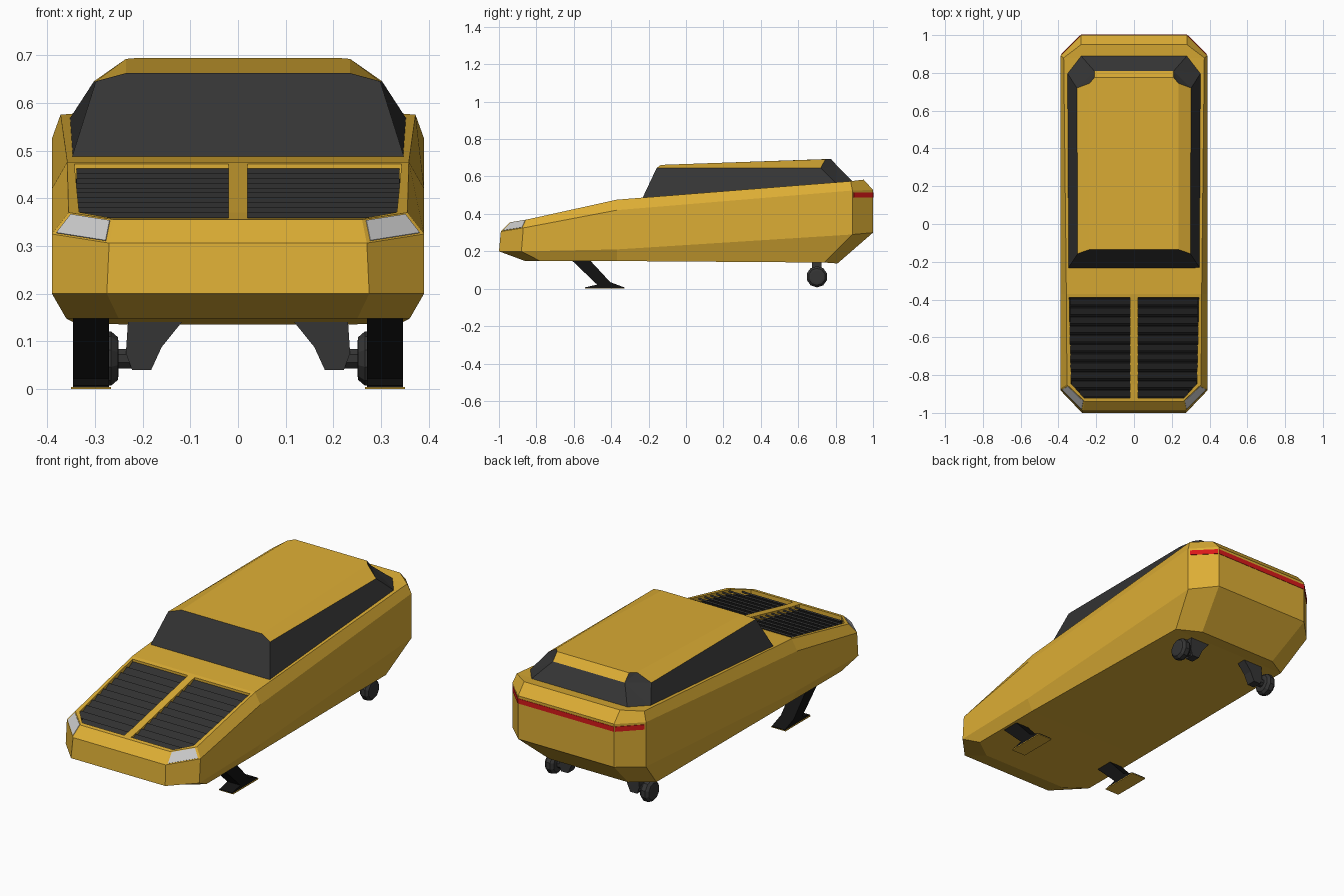
import bpy, bmesh, math
from mathutils import Matrix, Vector

if "Cube" in bpy.data.objects:
    bpy.data.objects.remove(bpy.data.objects["Cube"])


def material(name, rgb):
    m = bpy.data.materials.new(name)
    m.diffuse_color = (*rgb, 1)
    m.use_nodes = True
    m.node_tree.nodes["Principled BSDF"].inputs["Base Color"].default_value = m.diffuse_color
    return m


GOLD = material("gold_paint", (0.72, 0.42, 0.035))
GLASS = material("dark_glass", (0.035, 0.035, 0.035))
DARK = material("dark_metal", (0.03, 0.03, 0.03))
BLACK = material("black", (0.006, 0.006, 0.006))
RED = material("red_light", (0.7, 0.01, 0.01))
LAMP = material("lamp_grey", (0.6, 0.6, 0.6))


def build(name, verts, faces, mat, mirror=False, solid=True):
    me = bpy.data.meshes.new(name)
    me.from_pydata([tuple(v) for v in verts], [], faces)
    if solid:
        bm = bmesh.new()
        bm.from_mesh(me)
        bmesh.ops.recalc_face_normals(bm, faces=bm.faces)
        bm.to_mesh(me)
        bm.free()
    ob = bpy.data.objects.new(name, me)
    bpy.context.collection.objects.link(ob)
    if mat:
        me.materials.append(mat)
    if mirror:
        mod = ob.modifiers.new("mirror", 'MIRROR')
        mod.use_mirror_merge = False
    return ob


def bridge(a, b, n):
    return [(a + i, a + (i + 1) % n, b + (i + 1) % n, b + i) for i in range(n)]


def prism(name, lower, upper, mat, mirror=False):
    n = len(lower)
    faces = [tuple(range(n)), tuple(range(n, 2 * n))] + bridge(0, n, n)
    return build(name, lower + upper, faces, mat, mirror)


def both(pts):
    return pts + [(-x, y, z) for x, y, z in reversed(pts)]


def strip(start, n):
    return [(start + i, start + i + 1, start + 2 * n - 2 - i, start + 2 * n - 1 - i)
            for i in range(n - 1)]


def hood(y):
    return 0.355 + (y + 0.94) * 0.2105


# Body: stacked rings with chamfered corners, front to back along one side
rings = [
    [(.25, -.86, .148), (.36, -.78, .148), (.36, -.37, .148), (.345, .74, .14), (.23, .81, .135)],
    [(.275, -1, .2), (.39, -.88, .2), (.39, -.37, .21), (.39, .89, .29), (.28, 1, .3)],
    [(.27, -.99, .306), (.39, -.87, .325), (.39, -.37, .42), (.39, .89, .525), (.28, 1, .528)],
    [(.26, -.94, .355), (.355, -.85, .37), (.358, -.37, .476), (.372, .88, .575), (.28, .95, .583)],
]
verts = [v for r in rings for v in both(r)]
faces = strip(0, 5) + strip(30, 5)
for k in range(3):
    faces += bridge(k * 10, k * 10 + 10, 10)
body = build("body", verts, faces, GOLD)

# Recesses in the hood for the two vents
outline = [(.02, -.92), (.265, -.92), (.333, -.845), (.343, -.39), (.02, -.39)]


def hood_layer(offset):
    return [(x, y, hood(y) + offset) for x, y in outline]


for side in (1, -1):
    lo, up = [[(side * x, y, z) for x, y, z in hood_layer(o)] for o in (-.035, .05)]
    cutter = prism("vent_cutter", lo, up, None)
    cutter.hide_render = True
    cutter.display_type = 'WIRE'
    mod = body.modifiers.new("vent", 'BOOLEAN')
    mod.operation = 'DIFFERENCE'
    mod.object = cutter
prism("vent_bed", hood_layer(-.036), hood_layer(-.03), BLACK, True)

# Tilted vent slats
for i in range(11):
    y = -.895 + i * .0485
    outer = .338 if y > -.84 else .338 + (y + .84) * .9
    z = hood(y) - .012
    sec = [(-.02, -.012), (.014, .008), (.018, .001), (-.016, -.019)]
    prism("vent_slat", [(.02, y + a, z + b) for a, b in sec],
          [(outer, y + a, z + b) for a, b in sec], DARK, True)

# Cabin: glass sides, roof and rear pillars
base_f, base_s, base_r = (.35, -.235, .48), (.354, .8, .565), (.28, .89, .575)
edge_f, edge_r = (.298, -.157, .645), (.302, .72, .645)
ridge_f, ridge_r = (.235, -.135, .662), (.235, .745, .692)
tail_t, tail_b = (.21, .775, .694), (.21, .81, .655)


def flip(p):
    return (-p[0], p[1], p[2])


def panel(name, pts, mat, mirror=False):
    return build(name, pts, [tuple(range(len(pts)))], mat, mirror, False)


panel("windshield", both([base_f, edge_f, ridge_f])[::-1], GLASS)
panel("side_window", [base_f, base_s, edge_r, edge_f], GLASS, True)
panel("roof_edge", [edge_f, edge_r, ridge_r, ridge_f], GOLD, True)
panel("roof", [flip(ridge_f), ridge_f, ridge_r, tail_t, flip(tail_t), flip(ridge_r)], GOLD)
panel("roof_tail", [flip(tail_t), tail_t, tail_b, flip(tail_b)], GOLD)
panel("rear_window", [flip(tail_b), tail_b, base_r, flip(base_r)], GLASS)
build("rear_pillar", [base_s, base_r, tail_b, tail_t, ridge_r, edge_r],
      [(0, 1, 2), (0, 2, 5), (2, 3, 4), (2, 4, 5)], GLASS, True, False)

# Headlights inset on the front corner bevels
quad = [Vector(p) for p in (rings[2][0], rings[2][1], rings[3][1], rings[3][0])]
mid = sum(quad, Vector()) / 4
out = (quad[1] - quad[0]).cross(quad[3] - quad[0]).normalized()
lamp = [mid + (p - mid) * .86 for p in quad]
prism("headlight", [p - out * .01 for p in lamp], [p + out * .002 for p in lamp], LAMP, True)

# Tail light band wrapping the rear corners
for x0, y0, x1, y1 in ((0, 1, .28, 1), (.283, .998, .384, .897)):
    n = Vector((y0 - y1, x1 - x0, 0)).normalized()
    rect = [Vector(p) for p in ((x0, y0, .488), (x1, y1, .488), (x1, y1, .514), (x0, y0, .514))]
    prism("tail_light", [p - n * .01 for p in rect], [p + n * .002 for p in rect], RED, True)

# Front skid legs with gold soles
leg = [(-.63, .17), (-.53, .17), (-.405, .035), (-.33, .007), (-.33, .003), (-.54, .003),
       (-.54, .007), (-.475, .022)]
prism("front_leg", [(.27, y, z) for y, z in leg], [(.346, y, z) for y, z in leg], BLACK, True)
sole = [(.266, -.54), (.35, -.54), (.35, -.33), (.266, -.33)]
prism("front_sole", [(x, y, 0) for x, y in sole], [(x, y, .004) for x, y in sole], GOLD, True)

# Rear wheel brackets
br = [(.11, .15), (.16, .088), (.182, .04), (.222, .04), (.235, .075), (.23, .15)]
prism("wheel_bracket", [(x, .675, z) for x, z in br], [(x, .725, z) for x, z in br], GLASS, True)


# Rear wheels and axles: turned profiles (x, radius)
def turned(name, profile, mat, n=10):
    vs, fs = [], []
    for x, r in profile:
        vs += [(x, .7 + r * math.cos(a), .064 + r * math.sin(a))
               for a in (math.tau * (i + .5) / n for i in range(n))]
    for k in range(len(profile) - 1):
        fs += bridge(k * n, k * n + n, n)
    fs += [tuple(range(n)), tuple(range(len(vs) - n, len(vs)))]
    return build(name, vs, fs, mat, True)


turned("rear_wheel", [(.25, .033), (.252, .045), (.266, .057), (.29, .057), (.303, .045), (.305, .033)], GLASS)
turned("rear_axle", [(.19, .022), (.255, .022)], GLASS, 8)
